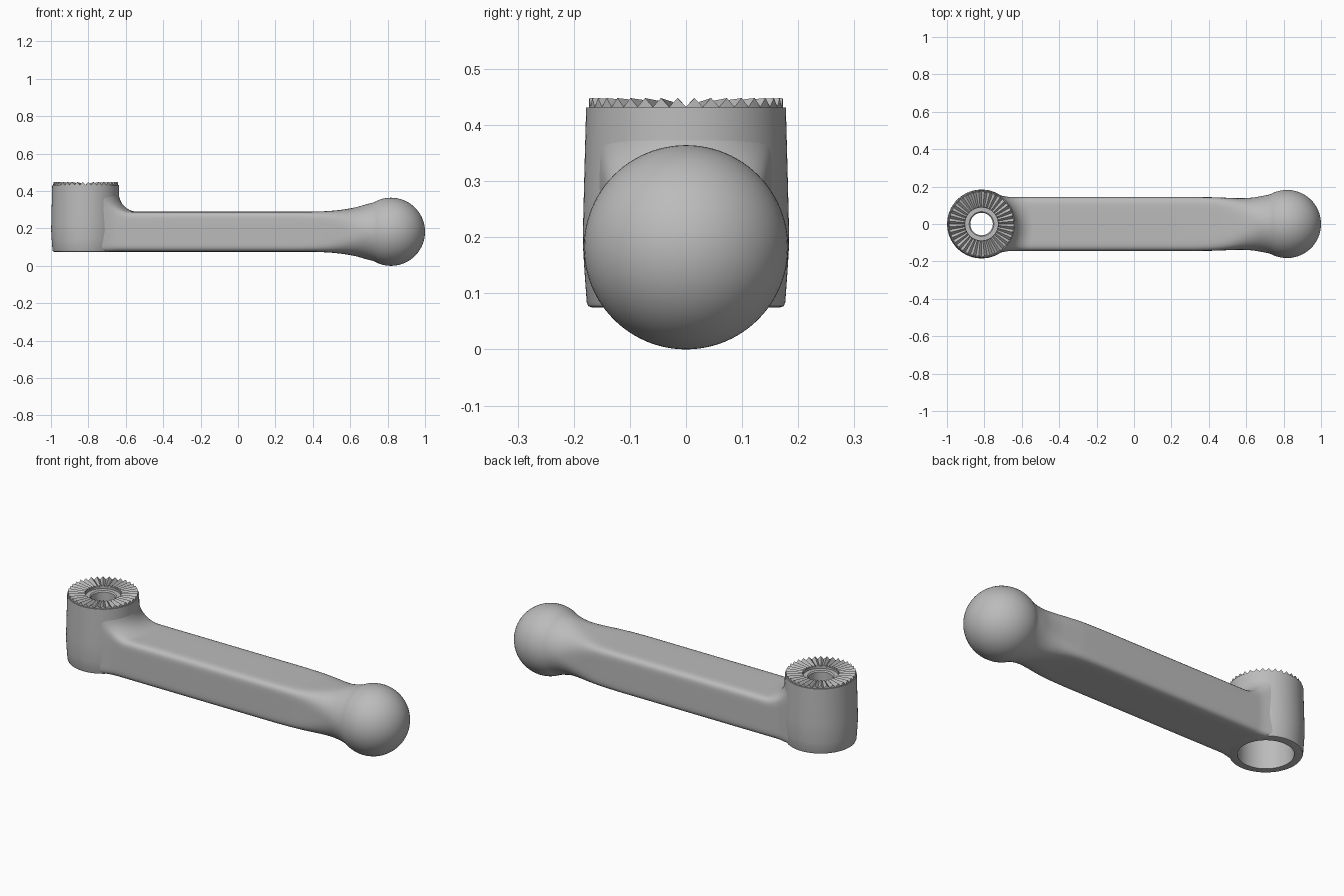
import bpy, bmesh
from math import sin, cos, pi, hypot, sqrt, radians, acos

if "Cube" in bpy.data.objects:
    bpy.data.objects.remove(bpy.data.objects["Cube"])

HUB_X, HUB_R, AXIS_Z = -0.815, 0.172, 0.182
BALL_X, BALL_R = 0.818, 0.182
FILLET = 0.1
SEG = 96

grey = bpy.data.materials.new("satin grey")
grey.use_nodes = True
grey.diffuse_color = (0.5, 0.5, 0.5, 1)
grey.node_tree.nodes["Principled BSDF"].inputs["Base Color"].default_value = (0.5, 0.5, 0.5, 1)


def make(name, rings, angle, closed=False):
    """Skin a list of equal rings of points into a smooth-shaded object."""
    bm = bmesh.new()
    rows = [[bm.verts.new(p) for p in ring] for ring in rings]
    pairs = list(zip(rows, rows[1:])) + ([(rows[-1], rows[0])] if closed else [])
    for low, high in pairs:
        for i in range(len(low)):
            j = (i + 1) % len(low)
            bm.faces.new((low[i], low[j], high[j], high[i]))
    bmesh.ops.remove_doubles(bm, verts=bm.verts, dist=1e-5)
    bmesh.ops.recalc_face_normals(bm, faces=bm.faces)
    mesh = bpy.data.meshes.new(name)
    bm.to_mesh(mesh)
    bm.free()
    mesh.materials.append(grey)
    obj = bpy.data.objects.new(name, mesh)
    bpy.context.collection.objects.link(obj)
    bpy.ops.object.select_all(action="DESELECT")
    obj.select_set(True)
    bpy.context.view_layer.objects.active = obj
    bpy.ops.object.shade_smooth_by_angle(angle=radians(angle))
    return obj


def circle(r, z, n=SEG):
    return [(HUB_X + r * cos(2 * pi * i / n), r * sin(2 * pi * i / n), z) for i in range(n)]


def section(a, b, n):
    """Rounded-box outline as (y, height) pairs; n = 2 gives an ellipse."""
    pts = []
    for i in range(SEG):
        c, s = cos(2 * pi * i / SEG), sin(2 * pi * i / SEG)
        r = (abs(c / a) ** n + abs(s / b) ** n) ** (-1 / n)
        pts.append((r * c, r * s))
    return pts


def spline(p, q, r, s, t):
    return tuple(0.5 * (2 * B + (C - A) * t + (2 * A - 5 * B + 4 * C - D) * t * t
                        + (3 * B - A - 3 * C + D) * t ** 3) for A, B, C, D in zip(p, q, r, s))


# Hub: turned barrel with a wide bore below and a narrow bolt hole on top
hub_profile = [(0.135, 0.075), (0.168, 0.075), (0.174, 0.077), (0.177, 0.084),
               (0.181, 0.14), (0.184, 0.19), (0.183, 0.24), (0.181, 0.32), (0.178, 0.431),
               (0.088, 0.431), (0.088, 0.42), (0.066, 0.42), (0.06, 0.414),
               (0.06, 0.33), (0.135, 0.33)]
make("hub", [circle(r, z) for r, z in hub_profile], 35, closed=True)

# Serrated face: radial ridges that deepen toward the rim
TEETH = 36
rim = []
for r, low, high in ((0.09, 0.43, 0.43), (0.09, 0.432, 0.441),
                     (0.173, 0.432, 0.448), (0.173, 0.43, 0.43)):
    rim.append([(x, y, high if i % 2 else low)
                for i, (x, y, _) in enumerate(circle(r, 0, TEETH * 2))])
make("serrated_face", rim, 10)

# Arm root: wraps the hub and sweeps up it in a fillet
rings = []
ROOT_END, STEPS = -0.45, 24
for k in range(STEPS):
    u = (k / STEPS) ** 1.5
    ring = []
    for y, h in section(0.144, 0.107, 9):
        y *= 1 + 0.13 * max(0, 1 - 4 * u) ** 2
        start = HUB_X + sqrt(max(HUB_R ** 2 - y * y, 0))
        x = start + u * (ROOT_END - start)
        d = min(max(hypot(x - HUB_X, y) - HUB_R - 0.006, 0), FILLET)
        lift = FILLET - sqrt(FILLET ** 2 - (FILLET - d) ** 2)
        weight = min(max((h - 0.01) / 0.08, 0), 1)
        ring.append((x, y, AXIS_Z + h + lift * weight))
    rings.append(ring)

# Straight bar and neck: x, half width, half height, 1 / squareness
neck = [(-0.6, 0.144, 0.107, 0.11), (-0.45, 0.144, 0.107, 0.11), (0.32, 0.144, 0.107, 0.11),
        (0.42, 0.143, 0.108, 0.13), (0.5, 0.14, 0.112, 0.19), (0.57, 0.138, 0.12, 0.3),
        (0.63, 0.141, 0.131, 0.42), (0.68, 0.149, 0.145, 0.5), (0.725, 0.158, 0.157, 0.5),
        (0.76, 0.1725, 0.1725, 0.5), (0.8, 0.181, 0.181, 0.5)]
for i in range(1, len(neck) - 2):
    for k in range(5):
        if i < 3:  # keep the long bar straight
            t = k / 5
            x, a, b, q = (A + (B - A) * t for A, B in zip(neck[i], neck[i + 1]))
        else:
            x, a, b, q = spline(*neck[i - 1:i + 3], k / 5)
        rings.append([(x, y, AXIS_Z + h) for y, h in section(a, b, 1 / q)])

# Ball end, continuing the neck to a pole
first = acos((0.76 - BALL_X) / BALL_R)
for k in range(25):
    phi = first * (1 - k / 24)
    r = max(BALL_R * sin(phi), 1e-7)
    rings.append([(BALL_X + BALL_R * cos(phi), y, AXIS_Z + h) for y, h in section(r, r, 2)])
make("arm_and_ball", rings, 40)
